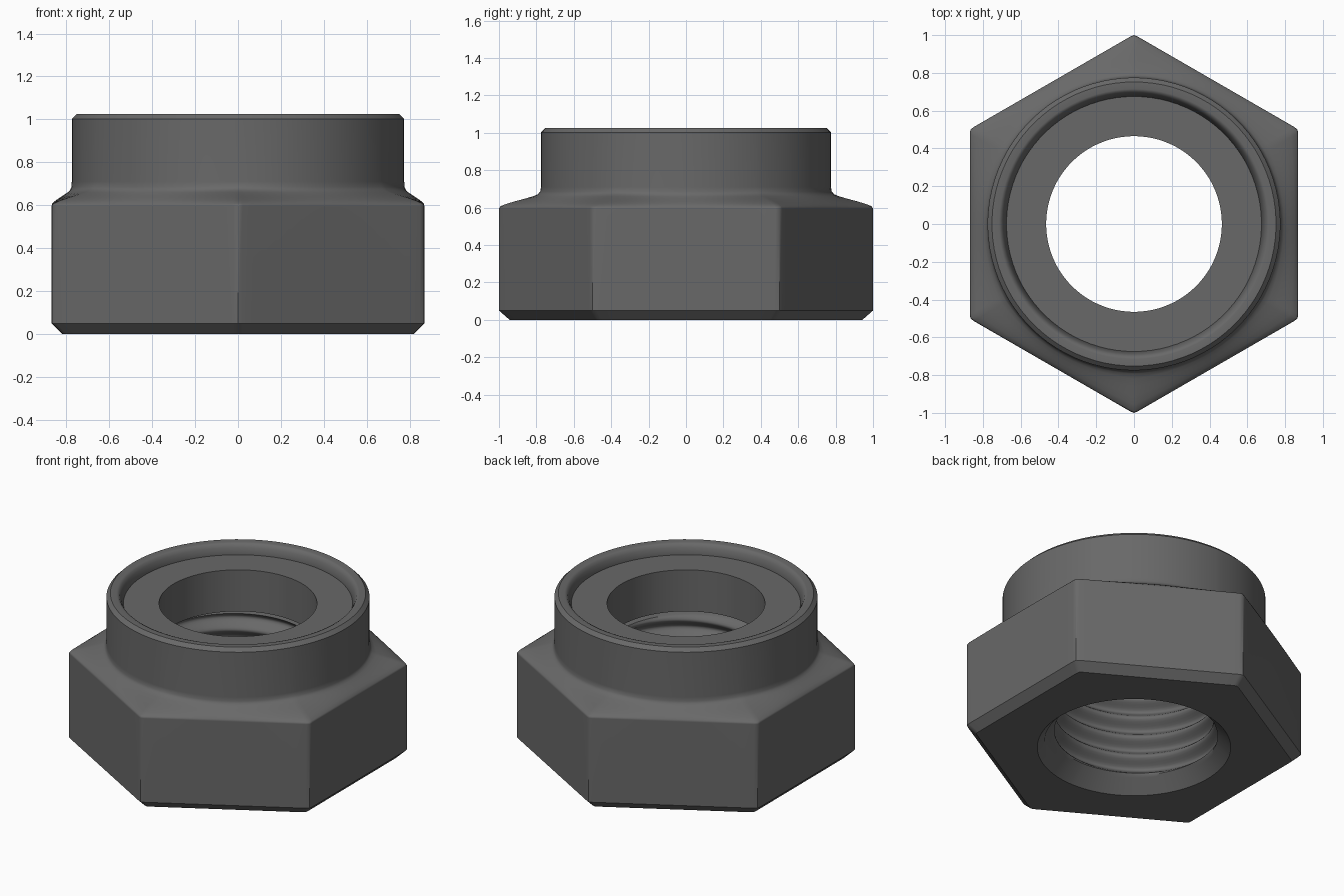
import bpy
import bmesh
from math import cos, sin, pi, radians

cube = bpy.data.objects.get("Cube")
if cube:
    bpy.data.objects.remove(cube, do_unlink=True)

APOTHEM, CORNER = 0.869, 1.0
PITCH, BORE = 0.13, 0.468

steel = bpy.data.materials.new("dark_grey_steel")
steel.use_nodes = True
GREY = (0.14, 0.14, 0.14, 1)
steel.diffuse_color = GREY
steel.node_tree.nodes["Principled BSDF"].inputs["Base Color"].default_value = GREY

# Columns are denser at the six corners so that they can be softened
offsets = [-1.2, 0, 1.2] + [4 * i for i in range(1, 15)]
angles = [radians(30 + 60 * k + o) for k in range(6) for o in offsets]


def hex_radius(a):
    """Distance to the softened hexagon outline in direction a."""
    off = (a - radians(30) + pi / 6) % (pi / 3) - pi / 6
    return min(APOTHEM / cos(pi / 6 - abs(off)), CORNER)


def circle(r, z):
    return lambda a: (r, z)


def blend(scale, t, r, z):
    """Section between the scaled hexagon (t=0) and a circle (t=1)."""
    return lambda a: (hex_radius(a) * scale * (1 - t) + r * t, z)


def thread(z):
    """Helical thread running out into the countersink."""
    def section(a):
        wave = 0.5 - 0.5 * cos(2 * pi * (z / PITCH) - a)
        return max(BORE + 0.055 * wave, 0.57 - z), z
    return section


def loft(name, sections):
    """Skin a closed loop of sections around the z axis."""
    bm = bmesh.new()
    rings = []
    for section in sections:
        ring = []
        for a in angles:
            r, z = section(a)
            ring.append(bm.verts.new((r * cos(a), r * sin(a), z)))
        rings.append(ring)
    n = len(angles)
    for i, ring in enumerate(rings):
        nxt = rings[(i + 1) % len(rings)]
        for j in range(n):
            k = (j + 1) % n
            bm.faces.new((ring[j], ring[k], nxt[k], nxt[j]))
    bmesh.ops.recalc_face_normals(bm, faces=bm.faces)
    mesh = bpy.data.meshes.new(name)
    bm.to_mesh(mesh)
    bm.free()
    mesh.materials.append(steel)
    obj = bpy.data.objects.new(name, mesh)
    bpy.context.collection.objects.link(obj)
    bpy.ops.object.select_all(action='DESELECT')
    obj.select_set(True)
    bpy.context.view_layer.objects.active = obj
    bpy.ops.object.shade_smooth_by_angle(angle=radians(40))
    weighted = obj.modifiers.new("weighted_normals", 'WEIGHTED_NORMAL')
    weighted.keep_sharp = True
    return obj


# Threaded bore, from the top down to the countersink
bore = [thread(0.66 * i / 60) for i in range(60, -1, -1)]

# Hexagonal body with a chamfered foot
body = [blend(0.943, 0, 0, 0), blend(1, 0, 0, 0.05), blend(1, 0, 0, 0.595)]

# Shoulder flowing from the hexagon into the round collar
shoulder = [blend(1, t, 0.775, z) for t, z in
            [(0.04, 0.608), (0.2, 0.622), (0.4, 0.635), (0.6, 0.647),
             (0.8, 0.66), (0.92, 0.671), (0.98, 0.685), (1, 0.71)]]

# Collar, rolled rim and the pocket that holds the insert
collar = [circle(r, z) for r, z in
          [(0.775, 1.002), (0.752, 1.025), (0.715, 1.025), (0.70, 1.018),
           (0.69, 1.0), (0.675, 0.96), (0.675, 0.695), (0.54, 0.695),
           (0.54, 0.665)]]

loft("nut_body", bore + body + shoulder + collar)

# Locking insert ring inside the collar
loft("locking_insert", [circle(r, z) for r, z in
                        [(0.465, 0.69), (0.465, 0.96), (0.68, 0.96), (0.68, 0.69)]])
